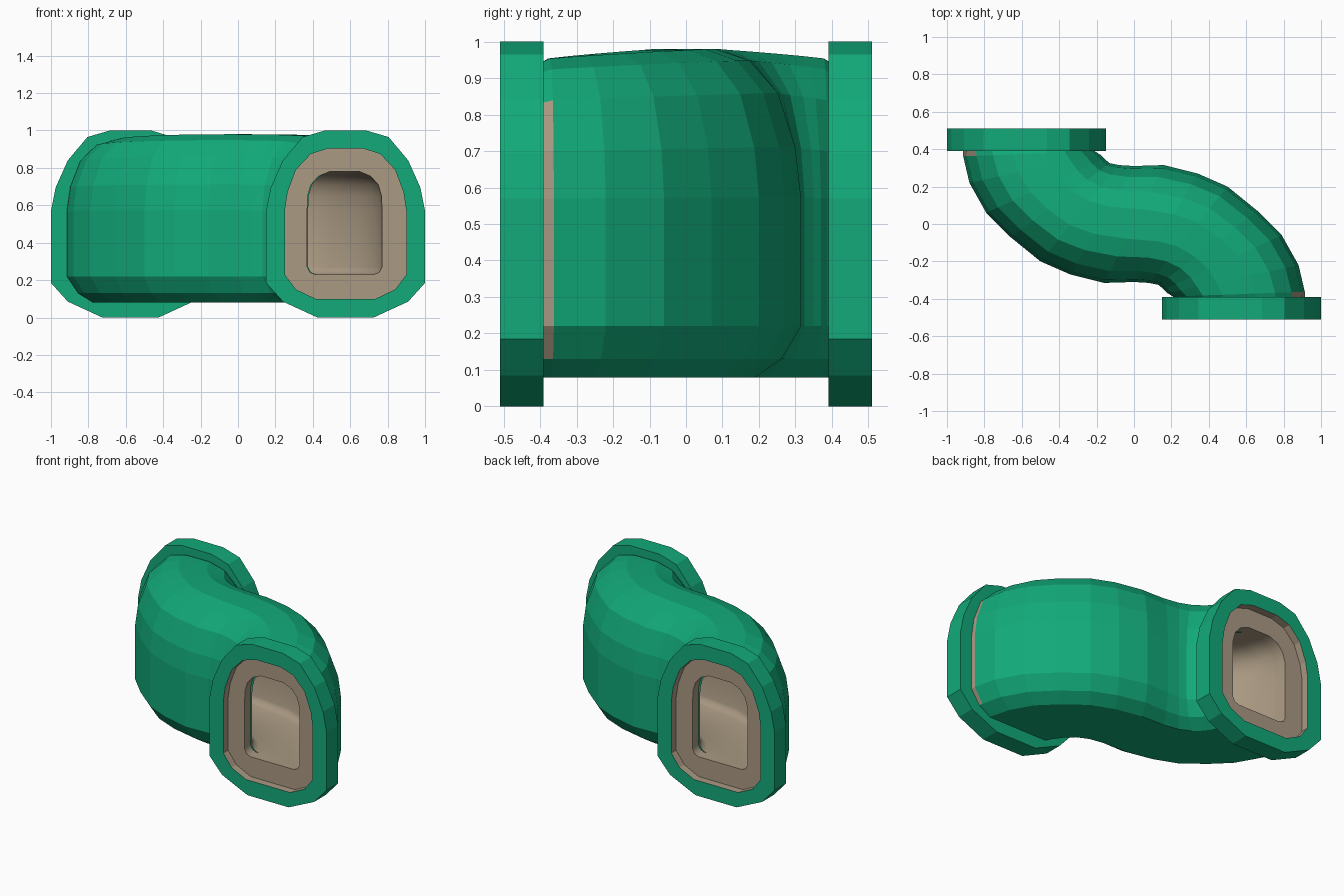
import bpy
import bmesh
import math
from mathutils import Vector

cube = bpy.data.objects.get("Cube")
if cube:
    bpy.data.objects.remove(cube, do_unlink=True)


def material(name, rgb):
    mat = bpy.data.materials.new(name)
    mat.use_nodes = True
    mat.diffuse_color = (*rgb, 1)
    bsdf = next(n for n in mat.node_tree.nodes if n.type == 'BSDF_PRINCIPLED')
    bsdf.inputs["Base Color"].default_value = (*rgb, 1)
    return mat


GREEN = material("pipe green", (0.006, 0.40, 0.19))
BEIGE = material("inner beige", (0.40, 0.32, 0.225))


def mirrored(half):
    """Closed outline from its right half, listed top to bottom."""
    return half + [(-u, z) for u, z in reversed(half)]


def loft(name, rings, mats, rule=None):
    """Skin a row of equal-length closed rings; rule picks a material per face."""
    bm = bmesh.new()
    rows = [[bm.verts.new(p) for p in ring] for ring in rings]
    n = len(rows[0])
    for k, (a, b) in enumerate(zip(rows, rows[1:])):
        for i in range(n):
            j = (i + 1) % n
            face = bm.faces.new((a[i], b[i], b[j], a[j]))
            if rule:
                face.material_index = rule(k, face.calc_center_median())
    mesh = bpy.data.meshes.new(name)
    bm.to_mesh(mesh)
    bm.free()
    for mat in mats:
        mesh.materials.append(mat)
    obj = bpy.data.objects.new(name, mesh)
    bpy.context.collection.objects.link(obj)
    return obj


# Outlines: offset from the middle, height
flange_edge = mirrored([(.11, 1), (.23, .965), (.335, .84), (.40, .695),
                        (.425, .57), (.425, .185), (.335, .085), (.15, 0)])
flange_mouth = mirrored([(.09, .905), (.185, .875), (.265, .79), (.31, .67),
                         (.325, .57), (.325, .23), (.265, .15), (.16, .10)])
bore = mirrored([(.08, .78), (.14, .755), (.18, .71), (.197, .65),
                 (.20, .58), (.20, .27), (.185, .242), (.155, .23)])
# Pipe outline has a half width of one and is scaled at each station
pipe = mirrored([(.25, .955), (.55, .925), (.80, .84), (.95, .70),
                 (1, .57), (1, .22), (.83, .13), (.60, .08)])

# Plan of the bend: outer and inner edge at each station, up to the middle
stations = [((.915, -.39), (.21, -.39)), ((.913, -.362), (.208, -.388)),
            ((.88, -.22), (.18, -.37)), ((.79, -.06), (.16, -.35)),
            ((.66, .07), (.13, -.325)), ((.50, .20), (.08, -.315)),
            ((.34, .27), (0, -.31)), ((.16, .315), (-.16, -.315))]
stations = [(Vector(r), Vector(l)) for r, l in stations]
stations += [(-l, -r) for r, l in reversed(stations[:-1])]


def section(outline, centre, axis, lift=1):
    ring = []
    for u, z in outline:
        p = centre + axis * u
        ring.append((p.x, p.y, z if z < .5 else .5 + (z - .5) * lift))
    return ring


# Outer pipe, slightly taller at the middle of the bend
last = len(stations) - 1
outer_rings = [section(pipe, (r + l) / 2, (r - l) / 2,
                       .98 + .075 * math.sin(math.pi * k / last))
               for k, (r, l) in enumerate(stations)]


def seam_rule(k, c):
    """Beige sliver beside each flange on the outside of the bend."""
    return int(.36 < abs(c.y) < .386 and abs(c.x) > .85)


loft("bent_pipe", outer_rings[::-1], [GREEN, BEIGE], seam_rule)

# Smooth inner passage
FRONT, RECESS, BACK = -.51, -.46, -.39
mouth = Vector((.57, RECESS))
across = Vector((1, 0))
bore_rings = [section(bore, mouth, across)]
bore_rings += [section(bore, (r + l) / 2, (r - l).normalized())
               for r, l in stations]
bore_rings.append(section(bore, -mouth, across))
passage = loft("inner_passage", bore_rings, [BEIGE])
bpy.ops.object.select_all(action='DESELECT')
passage.select_set(True)
bpy.context.view_layer.objects.active = passage
bpy.ops.object.shade_smooth_by_angle(angle=math.radians(50))


# Flanges with a recessed beige lip, one at each end
def flange_ring(outline, y, x=.575):
    return section(outline, Vector((x, y)), across)


flange_rings = [flange_ring(bore, BACK), flange_ring(flange_edge, BACK),
                flange_ring(flange_edge, FRONT), flange_ring(flange_mouth, FRONT),
                flange_ring(flange_mouth, RECESS), flange_ring(bore, RECESS, .57)]
for name, turn in (("front_flange", 0), ("back_flange", math.pi)):
    flange = loft(name, flange_rings, [GREEN, BEIGE], lambda k, c: int(k >= 3))
    flange.rotation_euler.z = turn
